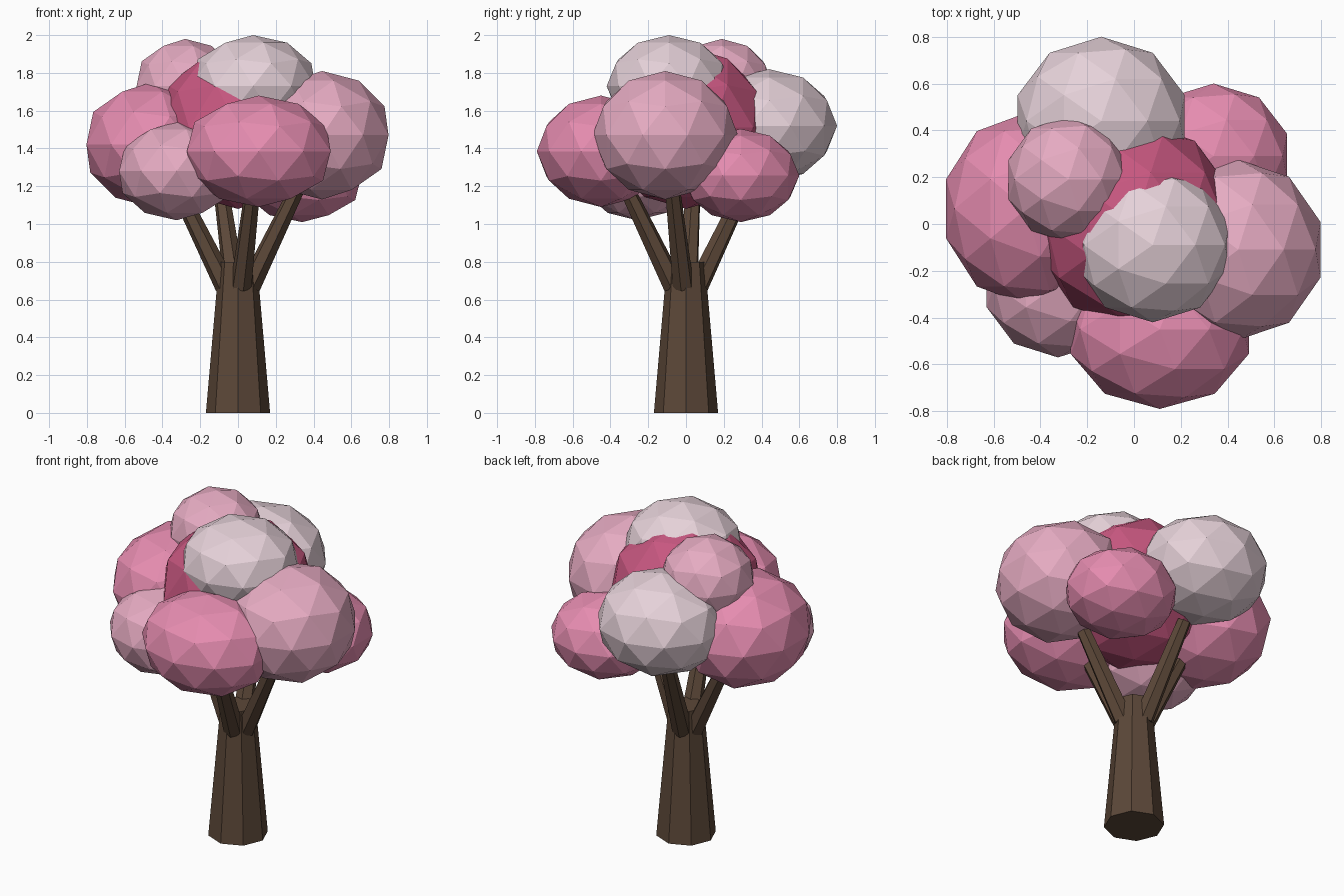
import bpy
from mathutils import Vector

if "Cube" in bpy.data.objects:
    bpy.data.objects.remove(bpy.data.objects["Cube"])


def srgb(c):
    return c / 12.92 if c <= 0.04045 else ((c + 0.055) / 1.055) ** 2.4


def material(name, r, g, b):
    m = bpy.data.materials.new(name)
    m.diffuse_color = (srgb(r), srgb(g), srgb(b), 1)
    m.use_nodes = True
    m.node_tree.nodes["Principled BSDF"].inputs["Base Color"].default_value = m.diffuse_color
    return m


bark = material("bark_brown", 0.36, 0.28, 0.22)
deep = material("deep_pink", 0.78, 0.34, 0.50)
pink = material("blossom_pink", 0.90, 0.55, 0.69)
light = material("light_pink", 0.90, 0.67, 0.76)
pale = material("pale_pink", 0.90, 0.82, 0.85)


def limb(name, start, end, r1, r2, sides):
    """Tapered flat-sided limb between two points."""
    start, end = Vector(start), Vector(end)
    d = end - start
    bpy.ops.mesh.primitive_cone_add(vertices=sides, radius1=r1, radius2=r2,
                                    depth=d.length, location=(start + end) / 2)
    o = bpy.context.object
    o.rotation_euler = d.to_track_quat('Z', 'Y').to_euler() if d.xy.length > 0 else (0, 0, 0)
    o.name = name
    o.data.materials.append(bark)


def puff(name, mat, centre, radii, detail=2):
    """Low-poly leaf clump."""
    bpy.ops.mesh.primitive_ico_sphere_add(subdivisions=detail, radius=1, location=centre)
    o = bpy.context.object
    o.scale = radii
    o.name = name
    o.data.materials.append(mat)


# Trunk and the four branches that reach into the clumps
limb("trunk", (0, 0, 0), (0, 0, 0.8), 0.17, 0.1, 8)
for name, dx, dy in [("front_branch", 0.24, -0.97), ("right_branch", 0.97, -0.22),
                     ("left_branch", -0.99, 0.12), ("back_branch", -0.28, 0.96)]:
    limb(name, (dx * 0.065, dy * 0.065, 0.67), (dx * 0.34, dy * 0.34, 1.22), 0.058, 0.04, 6)

# Canopy: dark core surrounded by lighter clumps
puff("canopy_core", deep, (0, 0, 1.51), (0.44, 0.44, 0.43))
puff("front_clump", pink, (0.11, -0.45, 1.385), (0.40, 0.34, 0.295))
puff("right_clump", light, (0.445, -0.11, 1.47), (0.37, 0.385, 0.34))
puff("left_clump", pink, (-0.46, 0.065, 1.42), (0.36, 0.41, 0.33))
puff("front_left_clump", light, (-0.325, -0.26, 1.28), (0.32, 0.31, 0.26))
puff("back_right_clump", pink, (0.34, 0.29, 1.257), (0.33, 0.31, 0.247))
puff("back_clump", pale, (-0.14, 0.44, 1.52), (0.375, 0.36, 0.30))
puff("upper_left_clump", light, (-0.28, 0.19, 1.73), (0.27, 0.27, 0.25))
puff("top_clump", pale, (0.08, -0.09, 1.73), (0.345, 0.33, 0.27))
